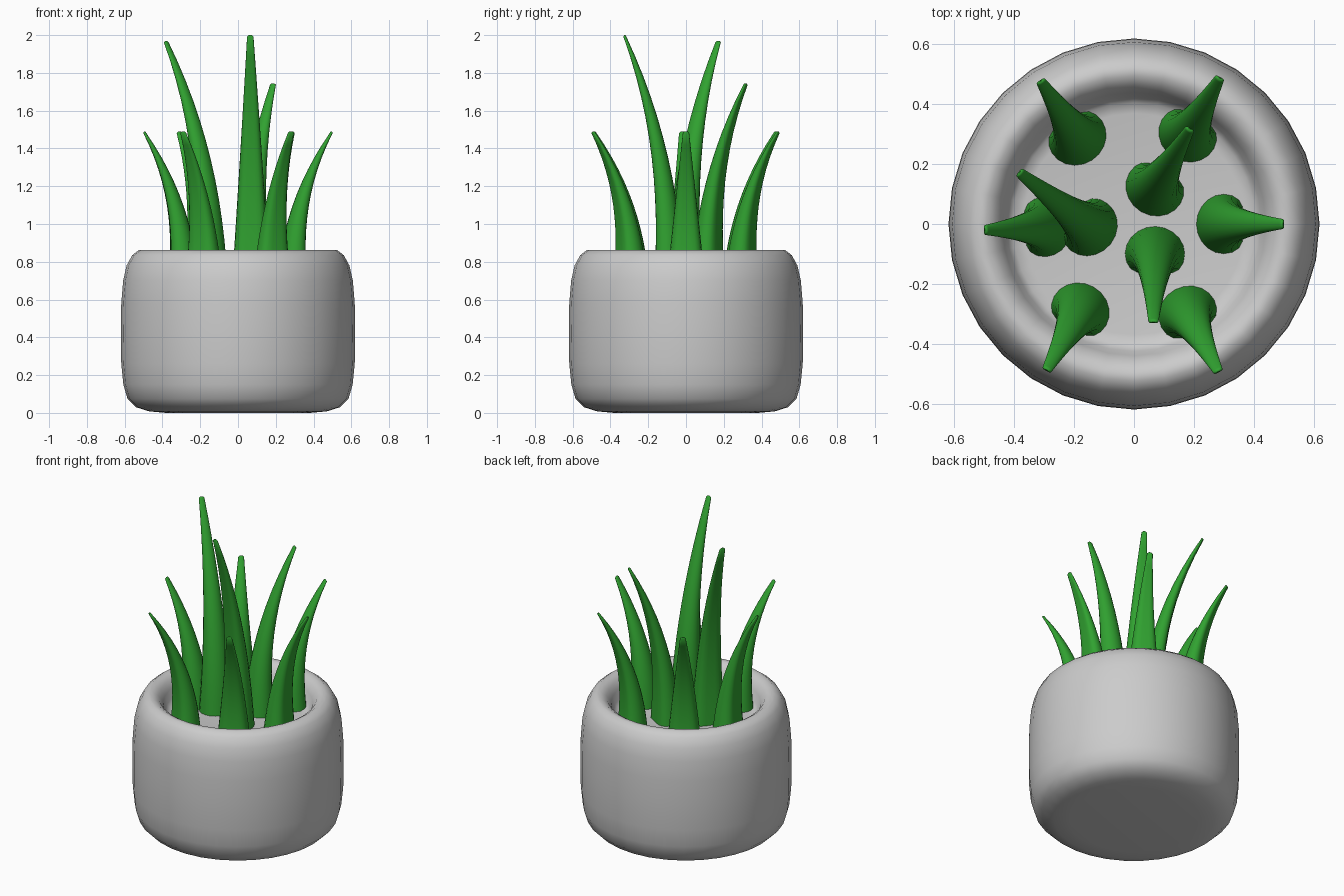
import bpy, bmesh, math
from mathutils import Vector

if "Cube" in bpy.data.objects:
    bpy.data.objects.remove(bpy.data.objects["Cube"])


def mesh_object(name, rings, material=None, angle=50):
    """Skin a list of closed rings and cap both ends."""
    bm = bmesh.new()
    loops = [[bm.verts.new(p) for p in ring] for ring in rings]
    n = len(loops[0])
    for a, b in zip(loops, loops[1:]):
        for i in range(n):
            j = (i + 1) % n
            bm.faces.new((a[i], a[j], b[j], b[i]))
    bm.faces.new(loops[0][::-1])
    bm.faces.new(loops[-1])
    bmesh.ops.recalc_face_normals(bm, faces=bm.faces)
    mesh = bpy.data.meshes.new(name)
    bm.to_mesh(mesh)
    bm.free()
    obj = bpy.data.objects.new(name, mesh)
    bpy.context.collection.objects.link(obj)
    if material:
        mesh.materials.append(material)
    bpy.ops.object.select_all(action='DESELECT')
    obj.select_set(True)
    bpy.context.view_layer.objects.active = obj
    bpy.ops.object.shade_smooth_by_angle(angle=math.radians(angle))
    return obj


def circle(r, z, n=32):
    return [(r * math.cos(2 * math.pi * i / n), r * math.sin(2 * math.pi * i / n), z)
            for i in range(n)]


# Pot: rounded outside, rolled rim, recessed floor
profile = [(0.38, 0), (0.47, 0.008), (0.54, 0.03), (0.585, 0.075), (0.607, 0.15),
           (0.618, 0.26), (0.62, 0.42), (0.618, 0.58), (0.608, 0.70), (0.59, 0.78),
           (0.56, 0.835), (0.525, 0.862), (0.495, 0.86), (0.465, 0.84), (0.44, 0.80),
           (0.425, 0.75), (0.405, 0.727), (0.37, 0.72)]
mesh_object("pot", [circle(r, z) for r, z in profile])

green = bpy.data.materials.new("leaf_green")
green.diffuse_color = (0.03, 0.36, 0.03, 1)
green.use_nodes = True
green.node_tree.nodes["Principled BSDF"].inputs["Base Color"].default_value = green.diffuse_color

BASE_Z = 0.715


def leaf(name, base, tip):
    """Tapering blade curving outward, with a shallow channel on its outer side."""
    base, tip = Vector(base), Vector(tip)
    lean = tip.xy - base
    u = lean.normalized()
    v = Vector((-u.y, u.x))
    steps, n, rings = 12, 20, []
    for k in range(steps + 2):
        t = min(k / steps, 1)
        cap = 0.45 if k > steps else 1
        centre = base + lean * t ** 2.3
        z = BASE_Z + (tip.z - 0.008 - BASE_Z) * t + (0.008 if k > steps else 0)
        thick = 0.092 * (1 - 0.9 * t) * cap
        wide = 0.1 * (1 - 0.83 * t) * cap
        ring = []
        for i in range(n):
            a = 2 * math.pi * i / n
            c, s = math.cos(a), math.sin(a)
            notch = 0.3 * max(c, 0) ** 4
            p = centre + u * thick * (c - notch) + v * wide * s
            ring.append((p.x, p.y, z))
        rings.append(ring)
    mesh_object(name, rings, green, 60)


# Outer ring of short leaves, then three tall inner leaves
outer = [((0.30, 0), (0.495, 0, 1.49)), ((0.18, 0.30), (0.285, 0.485, 1.49)),
         ((-0.19, 0.29), (-0.31, 0.475, 1.49)), ((-0.30, -0.01), (-0.495, -0.02, 1.49)),
         ((-0.18, -0.29), (-0.29, -0.485, 1.49)), ((0.18, -0.30), (0.28, -0.49, 1.49))]
inner = [((0.07, 0.12), (0.185, 0.315, 1.745)), ((-0.15, -0.01), (-0.38, 0.17, 1.97)),
         ((0.07, -0.10), (0.065, -0.325, 2.0))]
for i, (b, t) in enumerate(outer):
    leaf(f"outer_leaf_{i + 1}", b, t)
for i, (b, t) in enumerate(inner):
    leaf(f"inner_leaf_{i + 1}", b, t)
